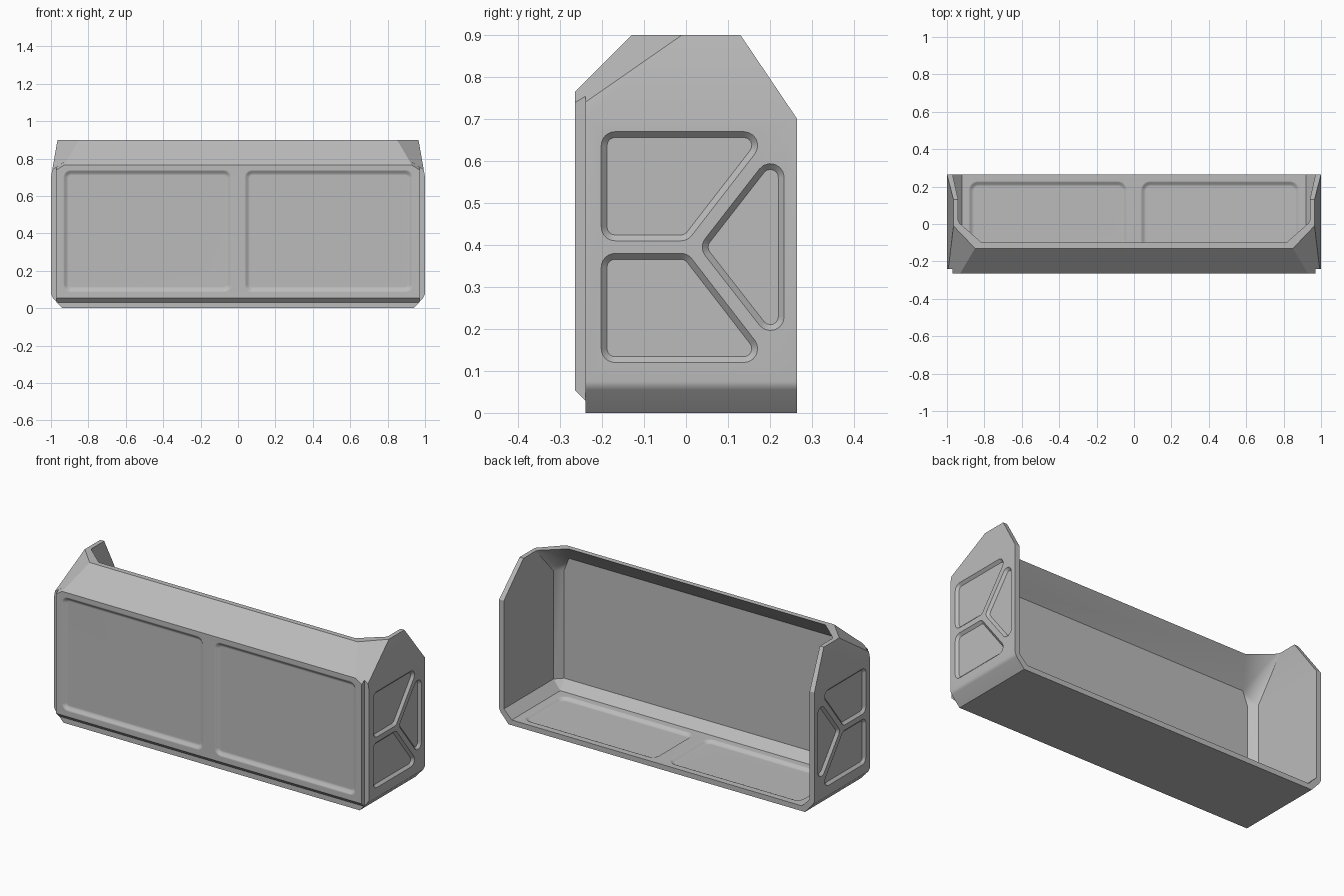
import bpy, bmesh
from math import sin, cos, radians
from mathutils import Vector, Matrix

if "Cube" in bpy.data.objects:
    bpy.data.objects.remove(bpy.data.objects["Cube"])

grey = bpy.data.materials.new("plain grey")
grey.use_nodes = True
GREY = (0.5, 0.5, 0.5, 1)
grey.diffuse_color = GREY
grey.node_tree.nodes["Principled BSDF"].inputs["Base Color"].default_value = GREY


def make_object(name, bm):
    bmesh.ops.recalc_face_normals(bm, faces=bm.faces)
    mesh = bpy.data.meshes.new(name)
    bm.to_mesh(mesh)
    bm.free()
    mesh.materials.append(grey)
    obj = bpy.data.objects.new(name, mesh)
    bpy.context.collection.objects.link(obj)
    return obj


def hull(name, points):
    """Convex solid from half its corners, mirrored across x."""
    bm = bmesh.new()
    for x, y, z in points:
        bm.verts.new((x, y, z))
        bm.verts.new((-x, y, z))
    result = bmesh.ops.convex_hull(bm, input=bm.verts)
    loose = [v for v in bm.verts if not v.link_faces]
    bmesh.ops.delete(bm, geom=loose, context="VERTS")
    bmesh.ops.dissolve_limit(bm, angle_limit=radians(1.5), verts=bm.verts, edges=bm.edges)
    return make_object(name, bm)


def rounded_ring(corners, radius, inset, steps=6):
    """Counter-clockwise outline with rounded corners, moved inwards by inset."""
    ring = []
    pts = [Vector(c) for c in corners]
    for i, p in enumerate(pts):
        a = (p - pts[i - 1]).normalized()
        b = (pts[(i + 1) % len(pts)] - p).normalized()
        n1, n2 = Vector((a.y, -a.x)), Vector((b.y, -b.x))
        turn = n2.angle(n1)
        centre = p - (n1 + n2).normalized() * radius / cos(turn / 2)
        for k in range(steps + 1):
            t = turn * k / steps
            d = Vector((n1.x * cos(t) - n1.y * sin(t), n1.x * sin(t) + n1.y * cos(t)))
            ring.append(centre + d * (radius - inset))
    return ring


def recess_cutter(corners, radius, profile, frame):
    """Tapered pocket; profile lists (inset, depth) pairs."""
    bm = bmesh.new()
    rings = []
    for inset, depth in [(0, -0.008)] + profile:
        ring = rounded_ring(corners, radius, inset)
        rings.append([bm.verts.new(frame @ Vector((p.x, p.y, -depth))) for p in ring])
    for low, high in zip(rings, rings[1:]):
        for i in range(len(low)):
            bm.faces.new((low[i - 1], low[i], high[i], high[i - 1]))
    bm.faces.new(rings[0])
    bm.faces.new(rings[-1])
    return make_object("cutter", bm)


def cut(obj, cutter):
    cutter.hide_render = True
    mod = obj.modifiers.new("cut", "BOOLEAN")
    mod.operation, mod.solver, mod.object = "DIFFERENCE", "EXACT", cutter
    bpy.context.view_layer.objects.active = obj
    bpy.ops.object.modifier_apply(modifier=mod.name)
    bpy.data.objects.remove(cutter)


def finish(obj):
    bpy.ops.object.select_all(action="DESELECT")
    obj.select_set(True)
    bpy.context.view_layer.objects.active = obj
    bpy.ops.object.shade_smooth_by_angle(angle=radians(31))
    mod = obj.modifiers.new("even shading", "WEIGHTED_NORMAL")
    mod.keep_sharp = True


def frame(u, v, w, origin):
    return Matrix.Translation(origin) @ Matrix((u, v, w)).transposed().to_4x4()


X, Y, Z = Vector((1, 0, 0)), Vector((0, 1, 0)), Vector((0, 0, 1))
FRONT, INNER, BACK = -0.24, -0.225, 0.265

# Tub: outer solid with leaning tops and corner facets
outer = [(x, y, z) for y in (FRONT, BACK) for x, z in ((0.94, 0), (0.99, 0.055), (1, 0.075), (1, 0.7))]
outer += [(0.993, FRONT, 0.74), (0.915, FRONT, 0.79), (0.85, -0.13, 0.9),
          (0.965, -0.01, 0.9), (0.965, 0.13, 0.9)]
tub = hull("tub", outer)

# Hollow, open at the top and back
inner = [(x, y, z) for y in (-0.185, 0.4) for x, z in ((0.97, 0.08), (0.97, 0.7))]
inner += [(0.92, -0.175, 0.03), (0.92, 0.4, 0.03), (0.93, INNER, 0.08), (0.93, INNER, 0.7),
          (0.9, INNER, 0.775), (0.8, -0.08, 0.92), (0.937, 0.04, 0.92), (0.937, 0.4, 0.92)]
cut(tub, hull("cutter", inner))

# Front panel, carrying the line of the sloping lip
front_panel = hull("front_panel", [
    (0.93, -0.265, 0.765), (0.97, -0.265, 0.739), (0.97, -0.265, 0.055),
    (0.97, FRONT, 0.03), (0.97, FRONT, 0.754), (0.915, FRONT, 0.79)])

# Soft pockets in the front panel and the floor
soft = [(0, 0), (0.008, 0.003), (0.018, 0.012), (0.03, 0.016)]
for s in (-1, 1):
    def box(x0, x1, low, high):
        a, b = sorted((s * x0, s * x1))
        return [(a, low), (b, low), (b, high), (a, high)]
    cut(front_panel, recess_cutter(box(0.035, 0.935, 0.085, 0.74), 0.04, soft,
                                   frame(X, Z, -Y, (0, -0.265, 0))))
    cut(tub, recess_cutter(box(0.035, 0.885, -0.14, 0.23), 0.05, soft,
                           frame(X, Y, Z, (0, 0, 0.03))))

# Crisp pockets in both sides: two quadrilaterals and a triangle
MID = 0.395
crisp = [(0, 0), (0.014, 0.014)]
upper = [(-0.202, 0.41), (0.004, 0.41), (0.205, 0.67), (-0.202, 0.67)]
lower = [(y, 2 * MID - z) for y, z in reversed(upper)]
triangle = [(0.03, MID), (0.234, MID - 0.262), (0.234, MID + 0.262)]
for s in (-1, 1):
    for shape in (upper, lower, triangle):
        cut(tub, recess_cutter(shape, 0.033, crisp, frame(Y, Z, X * s, (s, 0, 0))))

for part in (tub, front_panel):
    finish(part)
